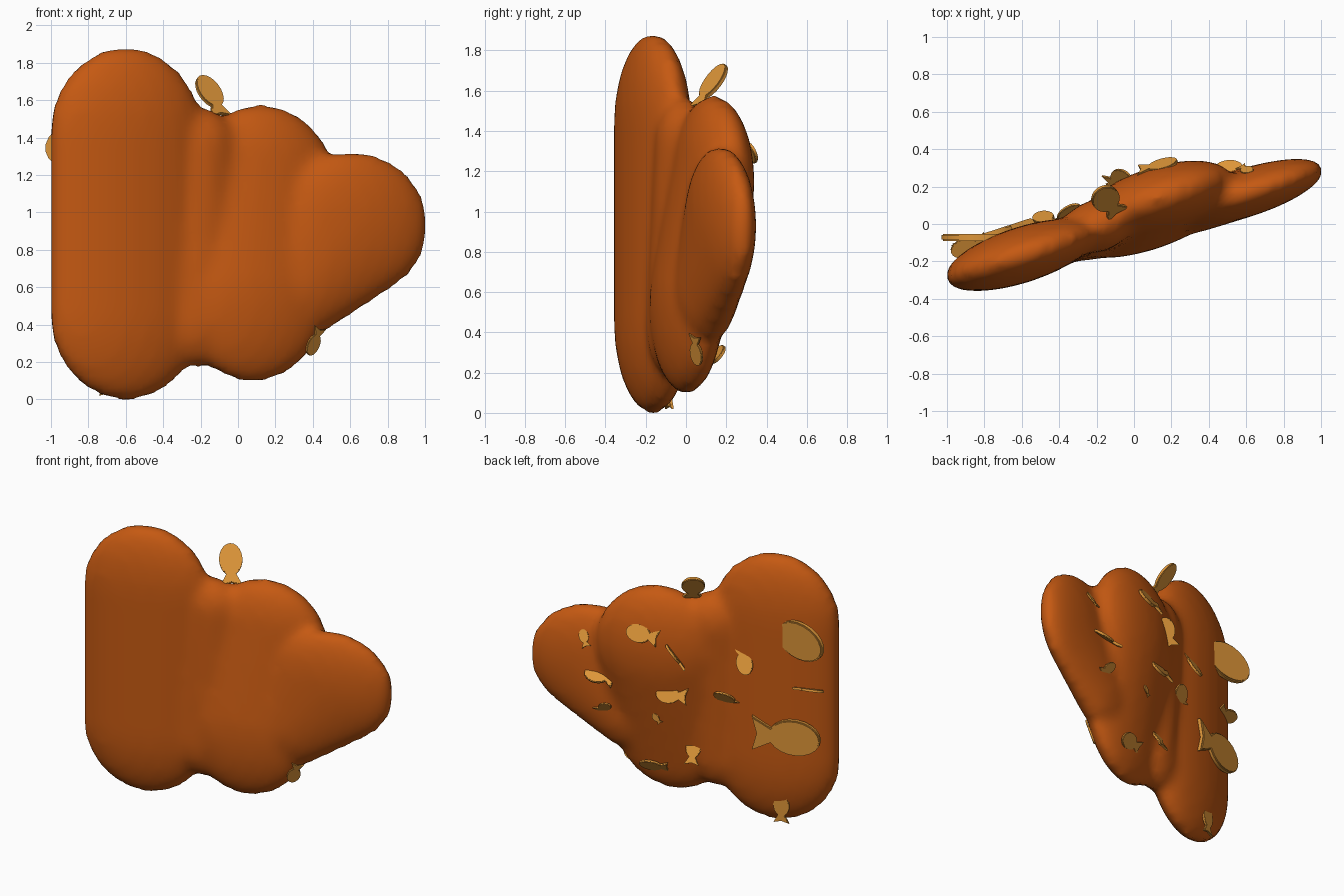
import bpy, bmesh, math
from mathutils import Vector, Matrix

cube = bpy.data.objects.get("Cube")
if cube:
    bpy.data.objects.remove(cube, do_unlink=True)


def material(name, rgb):
    m = bpy.data.materials.new(name)
    m.use_nodes = True
    m.diffuse_color = (*rgb, 1)
    m.node_tree.nodes["Principled BSDF"].inputs["Base Color"].default_value = (*rgb, 1)
    return m


def add_object(name, mesh, mat):
    ob = bpy.data.objects.new(name, mesh)
    bpy.context.collection.objects.link(ob)
    mesh.materials.append(mat)
    return ob


def smooth(ob, degrees):
    bpy.ops.object.select_all(action='DESELECT')
    ob.select_set(True)
    bpy.context.view_layer.objects.active = ob
    bpy.ops.object.shade_smooth_by_angle(angle=math.radians(degrees))


crust = material("baked orange", (0.56, 0.10, 0.006))
cracker = material("golden tan", (0.72, 0.30, 0.04))

# The slab is turned about z; these are its length and back directions
turn = Matrix.Rotation(math.radians(18), 4, 'Z')
along = turn.to_3x3() @ Vector((1, 0, 0))
back = turn.to_3x3() @ Vector((0, 1, 0))
up = Vector((0, 0, 1))

# Points of a unit ball, shared by all lobes
ball = bmesh.new()
bmesh.ops.create_icosphere(ball, subdivisions=3, radius=1)
ball_points = [v.co.copy() for v in ball.verts]
ball.free()


# Each lobe is the hull around two flattened ellipsoids
def add_lobe(bm, *ends):
    verts = []
    for centre, radii in ends:
        place = Matrix.Translation(centre) @ turn @ Matrix.Diagonal((*radii, 1))
        verts += [bm.verts.new(place @ p) for p in ball_points]
    bmesh.ops.convex_hull(bm, input=verts)
    loose = [v for v in bm.verts if not v.link_faces]
    bmesh.ops.delete(bm, geom=loose, context='VERTS')


tall = (.43, .15, .47)
bm = bmesh.new()
add_lobe(bm, ((-.6, -.165, .46), tall), ((-.6, -.165, 1.42), tall))
add_lobe(bm, ((.08, 0, .52), (.41, .14, .43)), ((.12, .135, 1.15), (.42, .17, .43)))
add_lobe(bm, ((.61, .17, .93), (.43, .13, .4)), ((.35, .1, .62), (.3, .14, .28)))
add_lobe(bm, ((-.22, -.06, .42), (.2, .13, .25)), ((-.2, -.01, 1.33), (.2, .14, .23)))
bmesh.ops.recalc_face_normals(bm, faces=bm.faces[:])
mesh = bpy.data.meshes.new("lump")
bm.to_mesh(mesh)
bm.free()

# Fuse the lobes into one soft lump
lump = add_object("lump", mesh, crust)
fuse = lump.modifiers.new("fuse", 'REMESH')
fuse.mode = 'VOXEL'
fuse.voxel_size = 0.035
soften = lump.modifiers.new("soften", 'SMOOTH')
soften.factor, soften.iterations = 0.5, 6
bpy.context.view_layer.update()
graph = bpy.context.evaluated_depsgraph_get()
lump.data = bpy.data.meshes.new_from_object(lump.evaluated_get(graph))
lump.modifiers.clear()
smooth(lump, 60)
bpy.context.view_layer.update()


# Fish-shaped cracker: oval body, pinched neck, notched tail, rounded rim
def fish(name, loc, length, head, normal):
    bm = bmesh.new()
    outline = []
    for i in range(19):
        t = math.radians(-155 + i * 310 / 18)
        outline.append((.12 + .38 * math.cos(t), .27 * math.sin(t)))
    outline += [(-.5, .26), (-.43, 0), (-.5, -.26)]
    face = bm.faces.new([bm.verts.new((x, y, -.04)) for x, y in outline])
    top = bmesh.ops.extrude_face_region(bm, geom=[face])["geom"]
    top_verts = [g for g in top if isinstance(g, bmesh.types.BMVert)]
    bmesh.ops.translate(bm, vec=up * .08, verts=top_verts)
    bmesh.ops.recalc_face_normals(bm, faces=bm.faces[:])
    rim = [e for e in bm.edges if abs(e.verts[0].co.z - e.verts[1].co.z) < .01]
    bmesh.ops.bevel(bm, geom=rim, offset=.015, segments=2, affect='EDGES')
    n = Vector(normal).normalized()
    x = Vector(head)
    x = (x - n * x.dot(n)).normalized()
    pose = Matrix((x, n.cross(x), n)).transposed().to_4x4()
    bm.transform(Matrix.Translation(loc) @ pose @ Matrix.Scale(length, 4))
    mesh = bpy.data.meshes.new(name)
    bm.to_mesh(mesh)
    bm.free()
    smooth(add_object(name, mesh, cracker), 40)


# Ways a cracker can lean out of the back surface
leans = {
    "flat": back,
    "raised": back + up * .5,
    "skyward": back * .6 + up,
    "drooped": back - up * .7,
    "shelf": up - back * .4,
    "sideways": along + back * .5 - up * .8,
    "straight": Vector((0, 1, 0)),
}

# Crackers on the back: x, z, length, heading in degrees, lean
scattered = [
    (-.75, .66, .46, 180, "flat"),
    (-.79, 1.37, .48, 190, "straight"),
    (.13, 1.29, .22, 10, "raised"),
    (-.08, 1.16, .2, 60, "sideways"),
    (-.47, 1.16, .2, 250, "raised"),
    (-.88, 1, .2, 180, "shelf"),
    (-.04, .87, .21, 0, "raised"),
    (-.36, .86, .2, 40, "drooped"),
    (.48, .89, .22, 25, "skyward"),
    (.46, .67, .14, 130, "drooped"),
    (.6, 1.13, .12, 70, "raised"),
    (.08, .67, .08, 50, "flat"),
    (-.12, .45, .19, 90, "raised"),
    (.15, .29, .2, 0, "drooped"),
    (-.69, .12, .2, 90, "flat"),
]
for i, (x, z, length, heading, lean) in enumerate(scattered):
    hit, spot, _, _ = lump.ray_cast((x, 1, z), (0, -1, 0))
    angle = math.radians(heading)
    head = along * math.cos(angle) + up * math.sin(angle)
    fish(f"back_cracker_{i + 1}", spot + back * .01, length, head, leans[lean])

# One cracker stands up from the top notch, one pokes through the front
fish("top_cracker", (-.14, .12, 1.62), .28, (-.1, .13, .19), (-.5, .75, -.7))
fish("front_cracker", (.41, .05, .31), .16, (-.5, .3, -.6), (.6, -.7, -.3))
